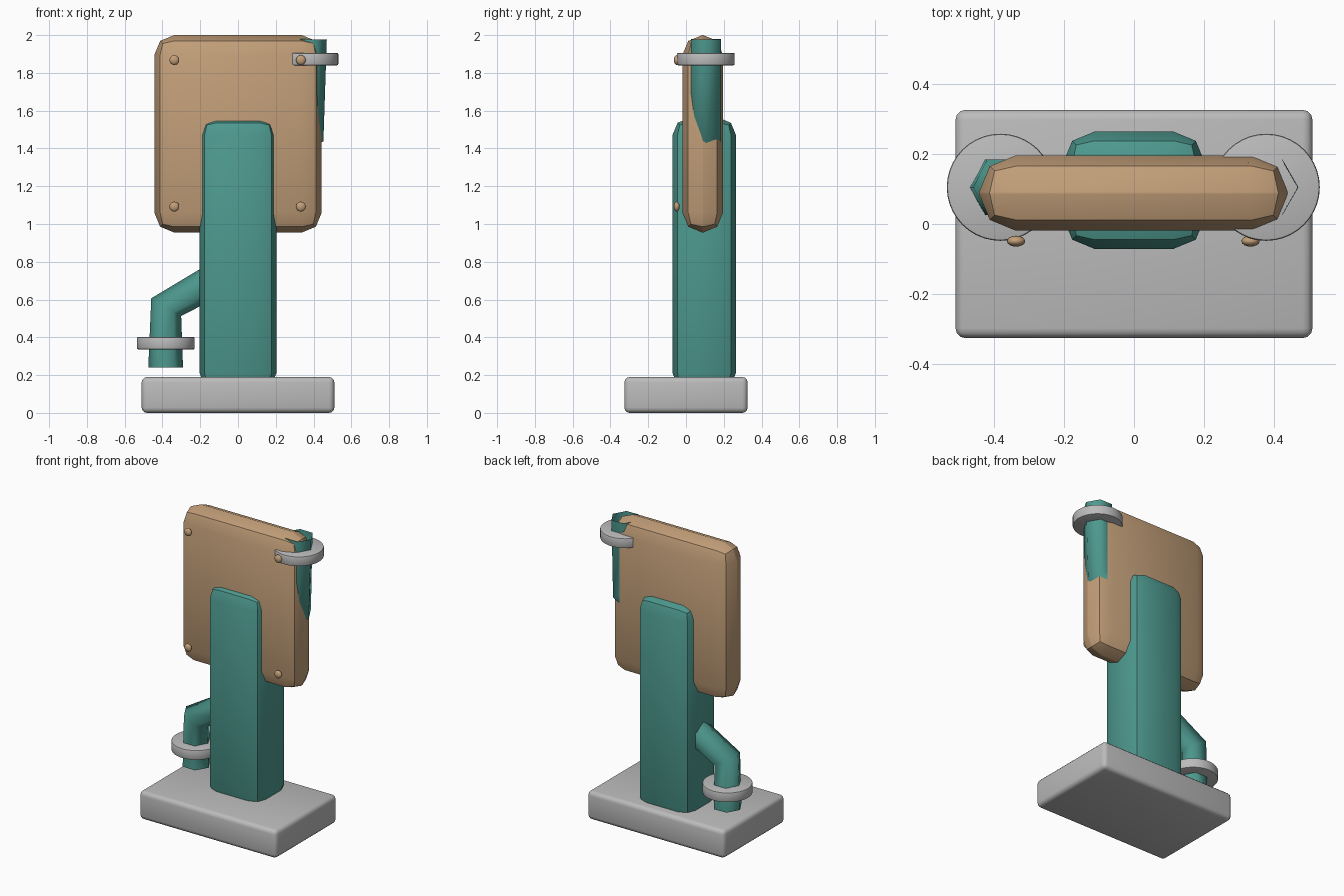
import bpy, bmesh, math
from mathutils import Vector

if "Cube" in bpy.data.objects:
    bpy.data.objects.remove(bpy.data.objects["Cube"])


def material(name, rgb):
    m = bpy.data.materials.new(name)
    m.diffuse_color = (*rgb, 1)
    m.use_nodes = True
    m.node_tree.nodes["Principled BSDF"].inputs["Base Color"].default_value = m.diffuse_color
    return m


GREY = material("light grey", (0.50, 0.50, 0.50))
TEAL = material("teal", (0.075, 0.32, 0.275))
TAN = material("tan", (0.54, 0.345, 0.19))


def finish(name, bm, mat, angle=30):
    bmesh.ops.recalc_face_normals(bm, faces=bm.faces)
    me = bpy.data.meshes.new(name)
    bm.to_mesh(me)
    bm.free()
    me.materials.append(mat)
    ob = bpy.data.objects.new(name, me)
    bpy.context.collection.objects.link(ob)
    bpy.ops.object.select_all(action='DESELECT')
    ob.select_set(True)
    bpy.context.view_layer.objects.active = ob
    bpy.ops.object.shade_smooth_by_angle(angle=math.radians(angle))
    return ob


def rounded_box(name, lo, hi, radius, segments, mat):
    lo, hi = Vector(lo), Vector(hi)
    bm = bmesh.new()
    bmesh.ops.create_cube(bm, size=1)
    bmesh.ops.scale(bm, vec=hi - lo, verts=bm.verts)
    bmesh.ops.translate(bm, vec=(lo + hi) / 2, verts=bm.verts)
    bmesh.ops.bevel(bm, geom=list(bm.edges), offset=radius, segments=segments,
                    profile=0.5, affect='EDGES')
    return finish(name, bm, mat)


def disc(name, centre, radius, height):
    bm = bmesh.new()
    bmesh.ops.create_cone(bm, cap_ends=True, segments=40, radius1=radius,
                          radius2=radius, depth=height)
    rims = [e for e in bm.edges if abs(e.verts[0].co.z - e.verts[1].co.z) < 1e-5]
    bmesh.ops.bevel(bm, geom=rims, offset=0.007, segments=2, profile=0.5,
                    affect='EDGES')
    bmesh.ops.translate(bm, vec=centre, verts=bm.verts)
    return finish(name, bm, GREY)


def bent_tube(name, path, y, radius):
    """Open six-sided tube along a path in the x-z plane."""
    bm = bmesh.new()
    pts = [Vector((x, y, z)) for x, z in path]
    rings = []
    for i, p in enumerate(pts):
        t = Vector((0, 0, 0))
        if i > 0:
            t += (p - pts[i - 1]).normalized()
        if i < len(pts) - 1:
            t += (pts[i + 1] - p).normalized()
        t.normalize()
        side = Vector((t.z, 0, -t.x))
        rings.append([bm.verts.new(p + radius * (
            side * math.cos(k * math.pi / 3)
            + Vector((0, 1, 0)) * math.sin(k * math.pi / 3))) for k in range(6)])
    for a, b in zip(rings, rings[1:]):
        for k in range(6):
            n = (k + 1) % 6
            bm.faces.new((a[k], a[n], b[n], b[k]))
    return finish(name, bm, TEAL, 70)


# Base, post and board
rounded_box("base", (-0.51, -0.326, 0), (0.51, 0.326, 0.19), 0.028, 3, GREY)
rounded_box("trunk", (-0.203, -0.071, 0.12), (0.203, 0.264, 1.562), 0.09, 2, TEAL)
rounded_box("board", (-0.443, -0.019, 0.955), (0.443, 0.196, 2.0), 0.105, 2, TAN)

# Arms: left one hangs down, right one points up along the board edge
ARM_Y = 0.105
bent_tube("left_arm", [(-0.05, 0.745), (-0.38, 0.56), (-0.383, 0.24)], ARM_Y, 0.092)
bent_tube("right_arm", [(0.05, 1.305), (0.373, 1.485), (0.378, 1.978)], ARM_Y, 0.092)

# Cuffs
disc("left_cuff", (-0.382, ARM_Y, 0.369), 0.153, 0.066)
disc("right_cuff", (0.378, ARM_Y, 1.873), 0.153, 0.066)

# Board studs
for side, x in (("left", -0.337), ("right", 0.333)):
    for level, z in (("lower", 1.092), ("upper", 1.868)):
        bm = bmesh.new()
        bmesh.ops.create_uvsphere(bm, u_segments=16, v_segments=10, radius=0.026)
        bmesh.ops.scale(bm, vec=(1, 0.6, 1), verts=bm.verts)
        bmesh.ops.translate(bm, vec=(x, -0.049, z), verts=bm.verts)
        finish(f"{side}_{level}_stud", bm, TAN, 60)
